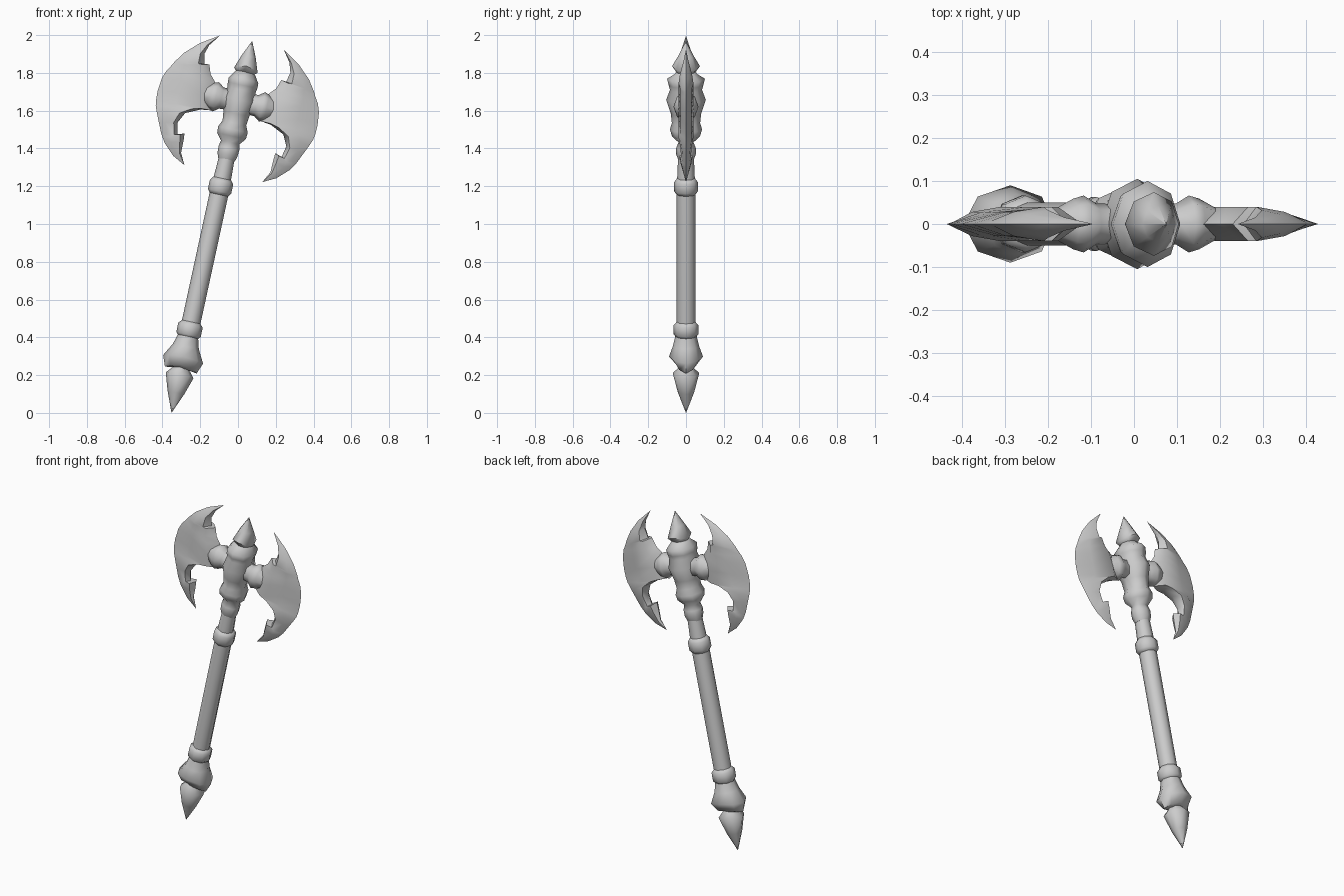
import bpy, bmesh, math
from mathutils import Matrix, Vector

cube = bpy.data.objects.get("Cube")
if cube:
    bpy.data.objects.remove(cube, do_unlink=True)

steel = bpy.data.materials.new("plain_grey")
steel.use_nodes = True
GREY = (0.6, 0.6, 0.6, 1)
steel.diffuse_color = GREY
steel.node_tree.nodes["Principled BSDF"].inputs["Base Color"].default_value = GREY

# The axe is modelled upright, then leaned over
LEAN = Matrix.Translation((-0.35, 0, 0.01)) @ Matrix.Rotation(math.radians(12.24), 4, 'Y')
SIDES = 8


def finish(name, bm):
    bmesh.ops.remove_doubles(bm, verts=bm.verts, dist=0.0005)
    bmesh.ops.recalc_face_normals(bm, faces=bm.faces)
    bm.transform(LEAN)
    mesh = bpy.data.meshes.new(name)
    bm.to_mesh(mesh)
    bm.free()
    mesh.materials.append(steel)
    obj = bpy.data.objects.new(name, mesh)
    bpy.context.collection.objects.link(obj)
    bpy.ops.object.select_all(action='DESELECT')
    obj.select_set(True)
    bpy.context.view_layer.objects.active = obj
    bpy.ops.object.shade_smooth_by_angle(angle=math.radians(62))
    return obj


def skin(bm, loops, caps=True):
    """Bridge equal-sized rings of points."""
    rings = [[bm.verts.new(p) for p in loop] for loop in loops]
    n = len(rings[0])
    for a, b in zip(rings, rings[1:]):
        for i in range(n):
            j = (i + 1) % n
            bm.faces.new((a[i], a[j], b[j], b[i]))
    if caps:
        bm.faces.new(rings[0])
        bm.faces.new(rings[-1])


def turned(name, rings):
    """Rings are height, half width, half depth, and side drop (scallop)."""
    bm = bmesh.new()
    loops = []
    for h, rx, ry, drop in rings:
        loop = []
        for k in range(SIDES):
            a = math.tau * k / SIDES
            loop.append((rx * math.cos(a), ry * math.sin(a), h - drop * math.cos(a) ** 2))
        loops.append(loop)
    skin(bm, loops)
    return finish(name, bm)


# Handle with its two rings
turned("handle", [(0.40, .05, .05, 0), (1.19, .05, .05, 0), (1.30, .045, .045, 0),
                  (1.42, .04, .04, 0)])
for name, mid, r in (("lower_ring", 0.44, .066), ("upper_ring", 1.215, .063)):
    turned(name, [(mid - .045, .048, .048, 0), (mid - .025, r, r, 0),
                  (mid + .025, r, r, 0), (mid + .045, .048, .048, 0)])

# Pommel with side spurs, and the spike below it
turned("pommel", [(.23, .04, .035, 0), (.25, .086, .05, .028), (.295, .108, .09, .015),
                  (.35, .07, .07, 0), (.41, .053, .055, 0)])
turned("pommel_spike", [(-.008, .001, .001, 0), (.10, .045, .043, 0),
                        (.205, .075, .07, .012), (.235, .04, .04, 0), (.26, .03, .03, 0)])

# Socket that holds both blades
turned("head_socket", [(1.36, .045, .04, 0), (1.39, .054, .052, 0), (1.425, .056, .052, 0),
                       (1.455, .05, .04, 0), (1.49, .078, .075, 0), (1.525, .08, .085, 0),
                       (1.56, .064, .075, 0), (1.61, .07, .08, 0), (1.685, .086, .105, 0),
                       (1.74, .076, .085, 0), (1.765, .08, .092, 0), (1.80, .08, .1, .01),
                       (1.825, .058, .06, 0), (1.845, .04, .045, 0)])
turned("top_spike", [(1.82, .035, .04, 0), (1.868, .064, .074, .022), (1.92, .038, .043, 0),
                     (2.003, .001, .001, 0)])

# Blade stations from top horn to bottom horn: inner x, z then outer x, z
STATIONS = [
    (.172, 1.997, .172, 1.997), (.217, 1.935, .268, 1.935), (.233, 1.884, .338, 1.868),
    (.222, 1.832, .378, 1.81), (.195, 1.835, .388, 1.79), (.178, 1.786, .41, 1.755),
    (.145, 1.75, .426, 1.71), (.13, 1.68, .433, 1.64), (.13, 1.6, .431, 1.59),
    (.19, 1.592, .426, 1.56), (.266, 1.556, .412, 1.525), (.295, 1.498, .392, 1.48),
    (.282, 1.436, .365, 1.42), (.246, 1.45, .352, 1.4), (.243, 1.411, .338, 1.378),
    (.242, 1.346, .28, 1.322), (.211, 1.286, .211, 1.286)]


def blade(name, side):
    bm = bmesh.new()
    loops = []
    for ix, iz, ox, oz in STATIONS:
        inner, outer = Vector((side * ix, 0, iz)), Vector((side * ox, 0, oz))
        thick = min(.04, .3 * (outer - inner).length)
        loop = []
        for f, y in ((0, 0), (.2, 1), (.65, .7), (1, 0), (.65, -.7), (.2, -1)):
            loop.append(inner.lerp(outer, f) + Vector((0, y * thick, 0)))
        loops.append(loop)
    skin(bm, loops, caps=False)
    return finish(name, bm)


# Flared collar between the socket and a blade
def blade_neck(name, side):
    bm = bmesh.new()
    loops = []
    for x, r in ((.04, .05), (.095, .052), (.125, .072), (.15, .064), (.19, .04), (.25, .02)):
        angles = [math.tau * k / SIDES for k in range(SIDES)]
        loops.append([(side * x, .92 * r * math.cos(a), 1.675 + 1.1 * r * math.sin(a))
                      for a in angles])
    skin(bm, loops)
    return finish(name, bm)


for label, side in (("left", 1), ("right", -1)):
    blade("blade_" + label, side)
    blade_neck("blade_neck_" + label, side)
